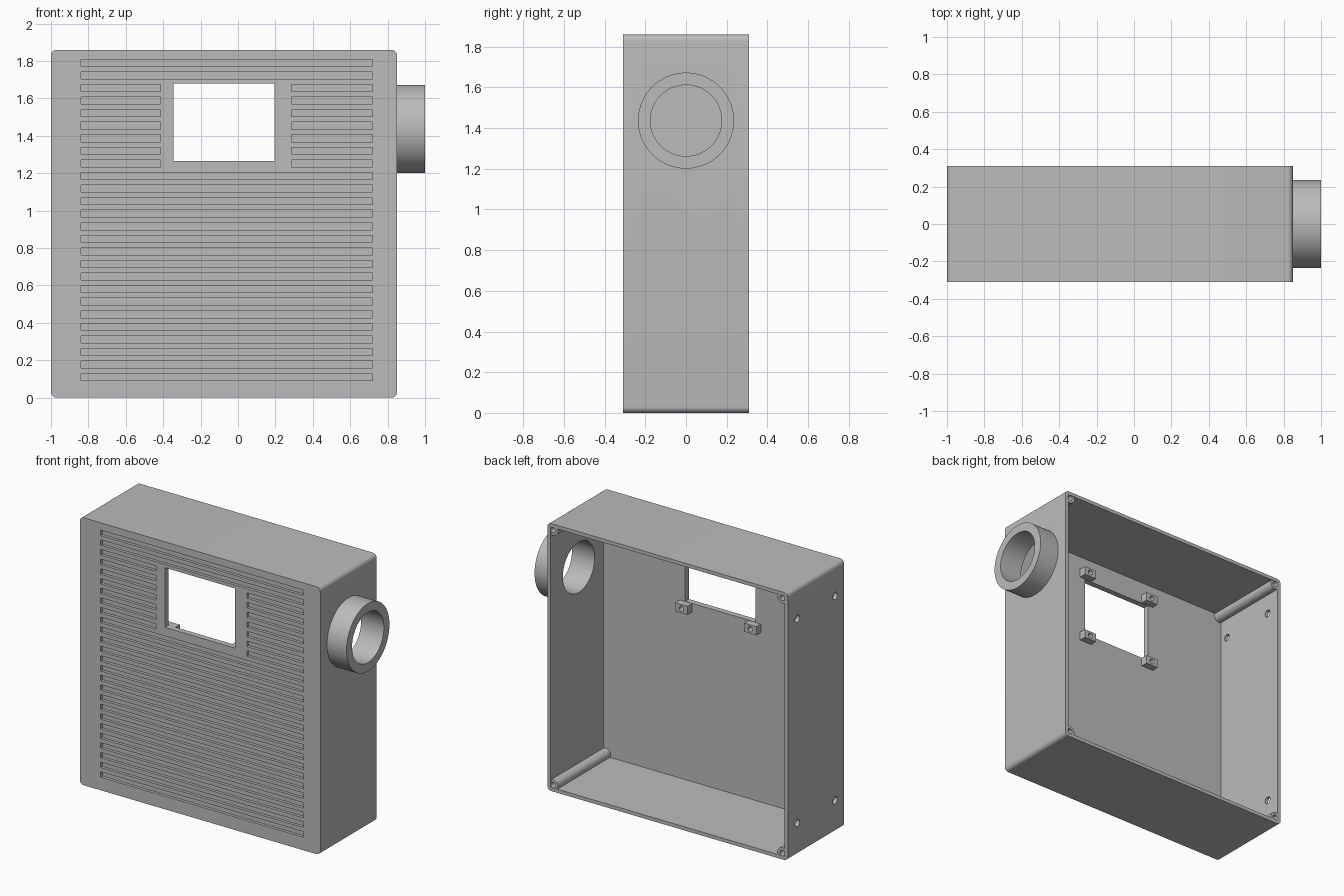
import bpy, bmesh, math
from mathutils import Matrix, Vector

cube = bpy.data.objects.get("Cube")
if cube:
    bpy.data.objects.remove(cube, do_unlink=True)

grey = bpy.data.materials.new("plain grey")
grey.use_nodes = True
colour = (0.5, 0.5, 0.5, 1)
grey.diffuse_color = colour
grey.node_tree.nodes["Principled BSDF"].inputs["Base Color"].default_value = colour

# Main dimensions
X0, X1, Y0, Y1, H = -1.0, 0.85, -0.31, 0.31, 1.86
WALL, FRONT = 0.025, 0.04
INNER = Y0 + FRONT
PIPE_Z = 1.437
WINDOW = (-0.345, 0.195, 1.265, 1.68)


def box(bm, x, y, z):
    size = Vector((x[1] - x[0], y[1] - y[0], z[1] - z[0]))
    mid = Vector((x[0] + x[1], y[0] + y[1], z[0] + z[1])) / 2
    mat = Matrix.Translation(mid) @ Matrix.Diagonal(size).to_4x4()
    return bmesh.ops.create_cube(bm, size=1, matrix=mat)["verts"]


def rod(bm, axis, start, length, radius, sides=32):
    """Cylinder from a start point along the +x or +y axis."""
    direction = Vector((1, 0, 0)) if axis == "X" else Vector((0, 1, 0))
    turn = Vector((0, 0, 1)).rotation_difference(direction).to_matrix().to_4x4()
    mat = Matrix.Translation(Vector(start) + direction * length / 2) @ turn
    bmesh.ops.create_cone(bm, cap_ends=True, segments=sides, radius1=radius,
                          radius2=radius, depth=length, matrix=mat)


def make(name, bm):
    mesh = bpy.data.meshes.new(name)
    bm.to_mesh(mesh)
    bm.free()
    mesh.materials.append(grey)
    obj = bpy.data.objects.new(name, mesh)
    bpy.context.collection.objects.link(obj)
    return obj


def combine(target, bm, operation):
    """Apply a boolean and throw the helper away."""
    tool = make("cutter", bm)
    tool.hide_render = True
    mod = target.modifiers.new("boolean", "BOOLEAN")
    mod.operation, mod.solver, mod.object = operation, "EXACT", tool
    bpy.context.view_layer.objects.active = target
    bpy.ops.object.modifier_apply(modifier=mod.name)
    bpy.data.objects.remove(tool, do_unlink=True)


# Casing with four rounded corners, open at the back
bm = bmesh.new()
box(bm, (X0, X1), (Y0, Y1), (0, H))
edges = [e for e in bm.edges if abs(e.verts[0].co.y - e.verts[1].co.y) > 0.1]
bmesh.ops.bevel(bm, geom=edges, offset=0.03, segments=6, profile=0.5, affect="EDGES")
casing = make("casing", bm)
bm = bmesh.new()
box(bm, (X0 + WALL, X1 - WALL), (INNER, Y1 + 0.1), (WALL, H - WALL))
combine(casing, bm, "DIFFERENCE")

# Corner screw posts
corners = [(x, z) for x in (X0 + 0.043, X1 - 0.043) for z in (0.043, H - 0.043)]
bm = bmesh.new()
for x, z in corners:
    rod(bm, "Y", (x, INNER - 0.01, z), Y1 - 0.003 - INNER + 0.01, 0.038)
combine(casing, bm, "UNION")

# Blind grooves, the window and the screw holes
bm = bmesh.new()
for i in range(26):
    z = 0.11 + i * 0.0672
    spans = [(-0.84, -0.415), (0.285, 0.72)] if 17 <= i <= 23 else [(-0.84, 0.72)]
    for span in spans:
        box(bm, span, (Y0 - 0.05, Y0 + 0.02), (z - 0.019, z + 0.019))
box(bm, WINDOW[:2], (Y0 - 0.05, INNER + 0.05), WINDOW[2:])
for x, z in corners:
    rod(bm, "Y", (x, Y1 - 0.15, z), 0.2, 0.019, 24)
for y in (-0.21, 0.205):
    for z in (0.225, 1.645):
        rod(bm, "X", (X0 - 0.05, y, z), 0.12, 0.025, 24)
rod(bm, "X", (X1 - 0.1, 0, PIPE_Z), 0.2, 0.175, 64)
combine(casing, bm, "DIFFERENCE")

# Round pipe connector on the side
bm = bmesh.new()
rod(bm, "X", (X1 - 0.01, 0, PIPE_Z), 0.16, 0.236, 64)
pipe = make("pipe_connector", bm)
bm = bmesh.new()
rod(bm, "X", (X1 - 0.1, 0, PIPE_Z), 0.3, 0.175, 64)
combine(pipe, bm, "DIFFERENCE")

# Screw tabs behind the window corners
parts = [casing, pipe]
for side, x in (("right", -0.34), ("left", 0.19)):
    for level, z in (("lower", WINDOW[2] - 0.032), ("upper", WINDOW[3] + 0.032)):
        bm = bmesh.new()
        box(bm, (x - 0.047, x + 0.047), (INNER - 0.005, INNER + 0.05), (z - 0.03, z + 0.03))
        tab = make(f"{level}_{side}_screw_tab", bm)
        bm = bmesh.new()
        rod(bm, "Y", (x, INNER + 0.005, z), 0.1, 0.018, 20)
        combine(tab, bm, "DIFFERENCE")
        parts.append(tab)

# Smooth round surfaces, keep hard edges
for obj in parts:
    bpy.ops.object.select_all(action="DESELECT")
    obj.select_set(True)
    bpy.context.view_layer.objects.active = obj
    bpy.ops.object.shade_smooth_by_angle(angle=math.radians(30))
